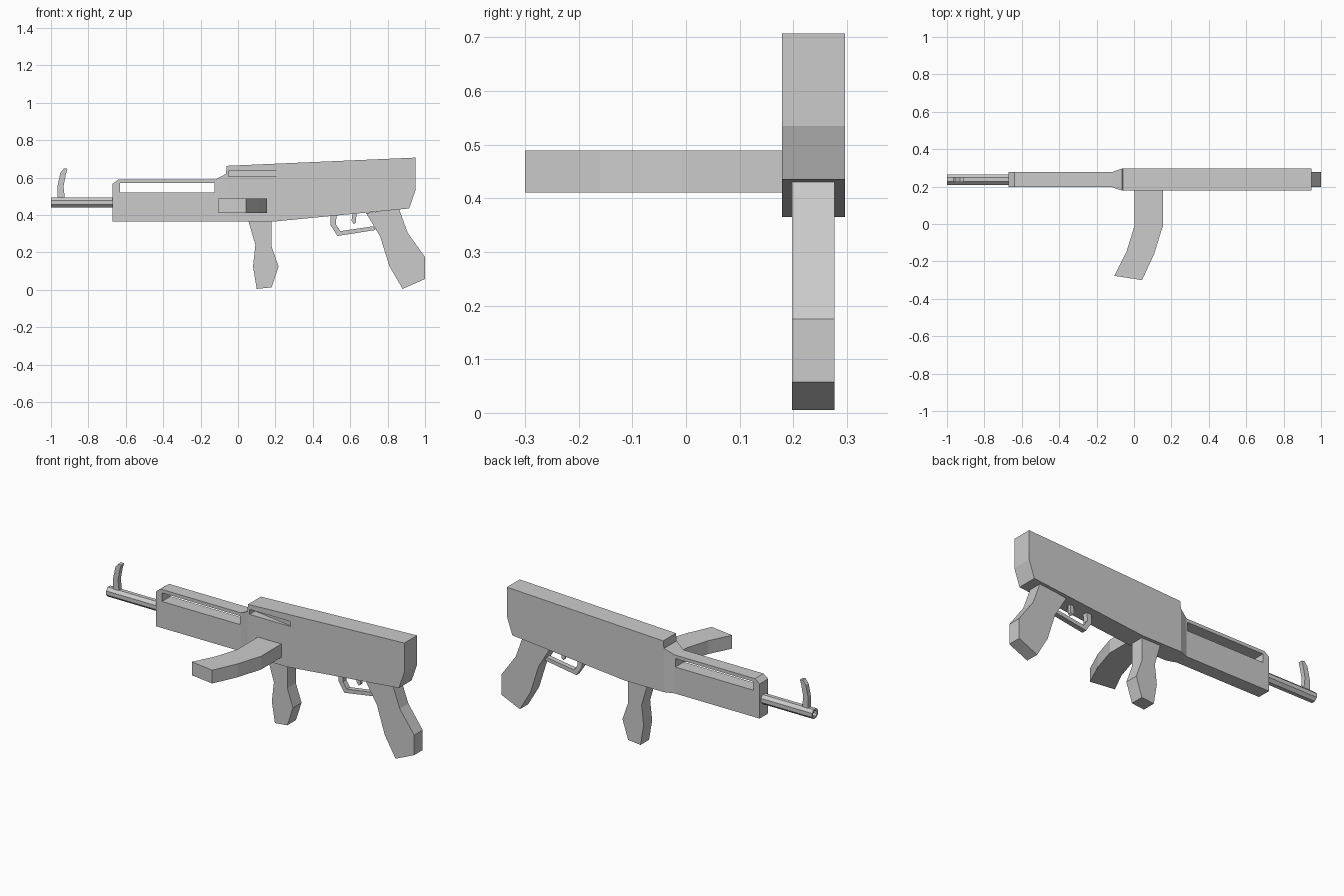
import bpy, bmesh, math
from mathutils import Vector

if "Cube" in bpy.data.objects:
    bpy.data.objects.remove(bpy.data.objects["Cube"], do_unlink=True)

MID = 0.2375                      # y of the centre plane
WIDE, SLIM = 0.118, 0.079         # receiver and handguard widths

grey = bpy.data.materials.new("matte grey")
grey.use_nodes = True
grey.diffuse_color = (0.6, 0.6, 0.6, 1)
grey.node_tree.nodes["Principled BSDF"].inputs["Base Color"].default_value = (0.6, 0.6, 0.6, 1)


def finish(name, bm):
    bmesh.ops.recalc_face_normals(bm, faces=bm.faces)
    mesh = bpy.data.meshes.new(name)
    bm.to_mesh(mesh)
    bm.free()
    mesh.materials.append(grey)
    obj = bpy.data.objects.new(name, mesh)
    bpy.context.collection.objects.link(obj)
    return obj


def loft(name, first, second):
    """Bridge two matching outlines into a closed solid."""
    bm = bmesh.new()
    a = [bm.verts.new(p) for p in first]
    b = [bm.verts.new(p) for p in second]
    bm.faces.new(a)
    bm.faces.new(b[::-1])
    for i in range(len(a)):
        j = (i + 1) % len(a)
        bm.faces.new((a[i], b[i], b[j], a[j]))
    return finish(name, bm)


def side_prism(name, outline, width, mid=MID):
    """Extrude an x-z outline across y."""
    return loft(name, [(x, mid - width / 2, z) for x, z in outline],
                [(x, mid + width / 2, z) for x, z in outline])


def cut(obj, cutter):
    mod = obj.modifiers.new("cut", 'BOOLEAN')
    mod.operation, mod.solver, mod.object = 'DIFFERENCE', 'EXACT', cutter
    graph = bpy.context.evaluated_depsgraph_get()
    mesh = bpy.data.meshes.new_from_object(obj.evaluated_get(graph))
    obj.modifiers.clear()
    obj.data = mesh
    bpy.data.objects.remove(cutter, do_unlink=True)


def section(x, width, low, high):
    return [(x, MID + sy * width / 2, z) for sy, z in
            ((-1, low), (1, low), (1, high), (-1, high))]


# Receiver and stock, with a wedge shaped port on its front side
receiver = side_prism("receiver", [(-0.065, 0.365), (0.19, 0.365), (0.915, 0.435),
                                   (0.95, 0.535), (0.95, 0.707), (-0.06, 0.663),
                                   (-0.065, 0.62)], WIDE)
port = [(-0.05, 0.14, 0.607), (0.215, 0.14, 0.607), (0.215, 0.14, 0.636), (-0.05, 0.14, 0.636)]
port_back = [(x, 0.23 if x < 0 else 0.185, z) for x, _, z in port]
cut(receiver, loft("port_cutter", port, port_back))

# Tapered collar between handguard and receiver
loft("collar", section(-0.12, SLIM, 0.365, 0.59), section(-0.065, WIDE, 0.365, 0.62))

# Handguard with a long open slot
handguard = side_prism("handguard", [(-0.67, 0.365), (-0.12, 0.365), (-0.12, 0.59),
                                     (-0.64, 0.59), (-0.67, 0.567)], SLIM)
cut(handguard, side_prism("slot_cutter", [(-0.63, 0.52), (-0.125, 0.52),
                                          (-0.125, 0.57), (-0.63, 0.57)], 0.2))

# Hollow eight-sided barrel
bm = bmesh.new()
rings = []
for x, r in ((-0.66, 0.03), (-1, 0.03), (-1, 0.018), (-0.8, 0.018)):
    rings.append([bm.verts.new((x, MID + r * math.cos(t), 0.467 + r * math.sin(t)))
                  for t in (math.pi * (2 * k + 1) / 8 for k in range(8))])
for a, b in zip(rings, rings[1:]):
    for k in range(8):
        bm.faces.new((a[k], b[k], b[k - 1], a[k - 1]))
bm.faces.new(rings[0])
bm.faces.new(rings[-1])
finish("barrel", bm)

# Bent front sight post
side_prism("front_sight", [(-0.965, 0.48), (-0.925, 0.48), (-0.933, 0.555), (-0.92, 0.62),
                           (-0.912, 0.647), (-0.93, 0.65), (-0.95, 0.625), (-0.965, 0.555)], 0.026)

# Rear grip and forward grip
side_prism("rear_grip", [(0.685, 0.41), (0.86, 0.435), (0.907, 0.305), (1, 0.175),
                         (1, 0.058), (0.88, 0.005), (0.81, 0.125), (0.76, 0.285)], SLIM)
side_prism("forward_grip", [(0.055, 0.37), (0.18, 0.37), (0.18, 0.23), (0.217, 0.125),
                            (0.18, 0.013), (0.1, 0.005), (0.08, 0.125), (0.093, 0.24)], SLIM)

# Trigger and its guard
side_prism("trigger_guard", [(0.495, 0.398), (0.495, 0.345), (0.532, 0.288), (0.735, 0.32),
                             (0.725, 0.34), (0.548, 0.314), (0.523, 0.35), (0.527, 0.4)], 0.03)
side_prism("trigger", [(0.612, 0.41), (0.633, 0.41), (0.631, 0.36), (0.62, 0.35),
                       (0.607, 0.37)], 0.02)

# Curved magazine reaching out sideways
mag = [(0.003, 0.19), (0.003, -0.008), (-0.04, -0.148), (-0.105, -0.277),
       (0.043, -0.3), (0.108, -0.16), (0.155, -0.008), (0.155, 0.19)]
loft("magazine", [(x, y, 0.411) for x, y in mag], [(x, y, 0.489) for x, y in mag])
